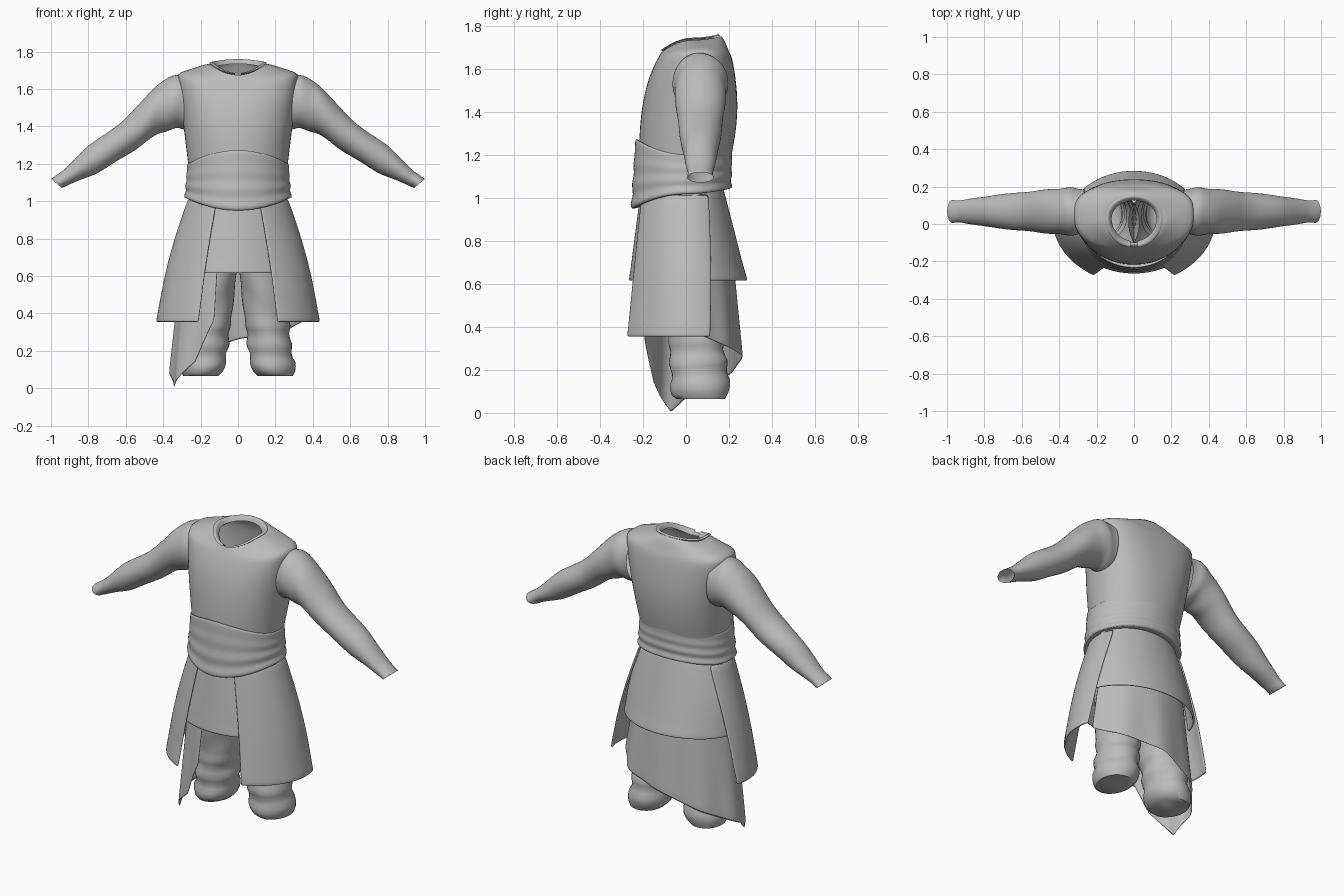
import bpy
from math import sin, cos, radians, pi, copysign

if "Cube" in bpy.data.objects:
    bpy.data.objects.remove(bpy.data.objects["Cube"])

cloth = bpy.data.materials.new("grey cloth")
cloth.use_nodes = True
cloth.diffuse_color = (0.5, 0.5, 0.5, 1)
shader = cloth.node_tree.nodes["Principled BSDF"]
shader.inputs["Base Color"].default_value = cloth.diffuse_color


def blend(first, last, u):
    """Mix two equally long tuples."""
    return [a + (b - a) * u for a, b in zip(first, last)]


def along(keys, u):
    """Read a list of key tuples at a fraction of its length."""
    place = u * (len(keys) - 1)
    index = min(int(place), len(keys) - 2)
    return blend(keys[index], keys[index + 1], place - index)


def fractions(count):
    return [i / count for i in range(count + 1)]


def squash(value, power):
    return copysign(abs(value) ** power, value)


def oval(width, front, back, side_z, front_z, back_z, centre=0, power=1,
         start=0, end=360, count=40):
    """Horizontal outline whose height may differ at side, front and back."""
    points = []
    for u in fractions(count):
        angle = radians(start + (end - start) * u)
        s = sin(angle)
        reach = back - centre if s > 0 else centre - front
        rise = (back_z if s > 0 else front_z) - side_z
        points.append((width * squash(cos(angle), power),
                       centre + reach * squash(s, power),
                       side_z + rise * s * s))
    # A full turn needs no repeated last point
    return points[:-1] if end - start == 360 else points


def loft(name, rings, closed=True, cap=False, thickness=0, mirror=False):
    """Skin a stack of outlines into one smooth cloth surface."""
    count = len(rings[0])
    verts = [point for ring in rings for point in ring]
    faces = []
    for row in range(len(rings) - 1):
        low, high = row * count, (row + 1) * count
        for i in range(count if closed else count - 1):
            k = (i + 1) % count
            faces.append((low + i, low + k, high + k, high + i))
    if cap:
        faces.append(list(reversed(range(count))))
    mesh = bpy.data.meshes.new(name)
    mesh.from_pydata(verts, [], faces)
    mesh.materials.append(cloth)
    part = bpy.data.objects.new(name, mesh)
    bpy.context.collection.objects.link(part)
    if mirror:
        part.modifiers.new("Mirror", 'MIRROR').use_mirror_merge = False
    if thickness:
        solid = part.modifiers.new("Thickness", 'SOLIDIFY')
        solid.thickness = thickness
    if not cap:
        part.modifiers.new("Smooth", 'SUBSURF').levels = 1
    bpy.ops.object.select_all(action='DESELECT')
    part.select_set(True)
    bpy.context.view_layer.objects.active = part
    bpy.ops.object.shade_smooth_by_angle(angle=radians(55))


# Sleeveless tunic: round at the waist, boxier towards the shoulders
body = []
for u in fractions(9):
    z = 1.1 + 0.57 * u
    body.append(oval(width=0.255 + 0.07 * u,
                     front=-0.22 + 0.08 * u ** 3,
                     back=0.19 + 0.05 * sin(pi * u * 0.85),
                     side_z=z, front_z=z - 0.035 * u ** 3, back_z=z - 0.01 * u,
                     centre=0.06 * u, power=1 - 0.25 * u))

# Shoulder slope, rim of the neck and the turned-in edge
body += [
    oval(0.315, -0.13, 0.2, 1.69, 1.65, 1.68, centre=0.06, power=0.78),
    oval(0.24, -0.125, 0.185, 1.71, 1.66, 1.72, centre=0.05, power=0.9),
    oval(0.17, -0.12, 0.17, 1.735, 1.67, 1.75, centre=0.03),
    oval(0.14, -0.115, 0.155, 1.735, 1.68, 1.755, centre=0.03),
    oval(0.13, -0.1, 0.14, 1.71, 1.66, 1.74, centre=0.03)]
loft("tunic_body", body)

# Neckband, left open by a small slit at the front
band = []
for u in fractions(4):
    shrink, lift = 0.035 * u, 0.015 * sin(pi * u) - 0.02 * u
    band.append(oval(0.155 - shrink, shrink - 0.127, 0.16 - shrink,
                     1.74 + lift, 1.68 + lift, 1.755 + lift,
                     centre=0.03, start=-83, end=263))
loft("neckband", band, closed=False)

# Sleeves: upper edge x and z, lower edge x and z, half depth
sleeve_keys = [
    (0.27, 1.67, 0.26, 1.38, 0.12),
    (0.35, 1.68, 0.33, 1.39, 0.13),
    (0.46, 1.6, 0.43, 1.36, 0.12),
    (0.61, 1.43, 0.57, 1.26, 0.105),
    (0.8, 1.3, 0.75, 1.15, 0.085),
    (0.94, 1.16, 0.9, 1.09, 0.06),
    (1, 1.12, 0.94, 1.07, 0.06)]
sleeve = []
for u in fractions(18):
    top_x, top_z, low_x, low_z, depth = along(sleeve_keys, u)
    ring = []
    for v in fractions(24)[:-1]:
        angle = 2 * pi * v
        crease = 1 + 0.03 * sin(2 * angle + 30 * u)
        mix = (1 + crease * cos(angle)) / 2
        x, z = blend((low_x, low_z), (top_x, top_z), mix)
        ring.append((x, 0.067 + depth * crease * sin(angle), z))
    sleeve.append(ring)
loft("sleeves", sleeve[::-1], mirror=True)

# Wide sash with soft folds, dipping to a point low at the front
sash_top = (0.265, -0.23, 0.21, 1.205, 1.28, 1.235)
sash_bottom = (0.28, -0.25, 0.205, 1.015, 0.945, 1.04)
sash = [oval(0.25, -0.215, 0.185, 1.19, 1.265, 1.225)]
for u in fractions(14):
    width, front, back, *heights = blend(sash_top, sash_bottom, u)
    fold = 0.006 + 0.006 * sin(7 * pi * u) * u
    sash.append(oval(width + fold, front - fold, back + fold, *heights))
sash.append(oval(0.25, -0.22, 0.17, 1.02, 0.955, 1.045))
loft("sash", sash[::-1])


# Skirt panels: width, front, back, height, centre, start angle, end angle
def skirt(name, top, bottom, mirror=False):
    rings = []
    for u in fractions(8):
        width, front, back, z, centre, start, end = blend(top, bottom, u)
        width += 0.02 * sin(pi * u)
        rings.append(oval(width, front, back, z, z, z, centre,
                          start=start, end=end, count=24))
    # Doubled last row keeps the hem crisp
    rings.append(rings[-1])
    rings[-2] = [(x, y, z + 0.01) for x, y, z in rings[-1]]
    loft(name, rings[::-1], closed=False, thickness=0.012, mirror=mirror)


skirt("side_skirts", (0.265, -0.23, 0.23, 1.02, 0, -65, 28),
      (0.437, -0.32, 0.38, 0.355, 0.03, -61, 14), mirror=True)
skirt("front_skirt", (0.25, -0.215, 0.2, 1, 0, -121, -59),
      (0.35, -0.265, 0.2, 0.615, 0, -125, -55))
skirt("back_skirt", (0.25, -0.2, 0.17, 1.06, 0, 8, 172),
      (0.362, -0.2, 0.285, 0.615, 0, 8, 172))

# Ragged under-cloth: angle and hem height, longest at the right side
hem_keys = [(15, 0.36), (50, 0.3), (90, 0.26), (150, 0.13), (182, 0.06),
            (200, 0), (215, 0.07), (230, 0.14), (250, 0.36)]
drape = []
for u in fractions(8):
    row = []
    for v in fractions(64):
        degrees, hem = along(hem_keys, v)
        angle = radians(degrees)
        ripple = 1 + 0.025 * u * sin(9 * angle)
        depth = 0.21 + 0.05 * u if degrees < 180 else 0.17 + 0.035 * u
        row.append(((0.29 + 0.075 * u) * ripple * cos(angle),
                    depth * ripple * sin(angle),
                    0.82 + (hem - 0.82) * u))
    drape.append(row)
loft("under_cloth", drape[::-1], closed=False, thickness=0.004)

# Baggy trousers, bulging over a gathered hem
legs = []
for u in fractions(36):
    z = 0.065 + 0.9 * u
    bag = max(0, 1 - z / 0.35)
    gather = 0.02 if u == 0 else 0
    swell = 0.006 * sin(60 * z) * (bag > 0)
    ring = []
    for v in fractions(32)[:-1]:
        angle = 2 * pi * v
        crease = 1 + 0.02 * sin(3 * angle + 25 * u)
        half_width = 0.11 + 0.02 * u + 0.008 * bag + swell - gather
        half_depth = 0.105 + 0.065 * u + 0.04 * bag + swell - gather
        ring.append((0.2 - 0.1 * u ** 0.7 + half_width * crease * cos(angle),
                     0.07 - 0.07 * u + half_depth * crease * sin(angle),
                     z + 0.06 * bag * u ** 0.5 * sin(angle)))
    legs.append(ring)
loft("trousers", legs, cap=True, mirror=True)
